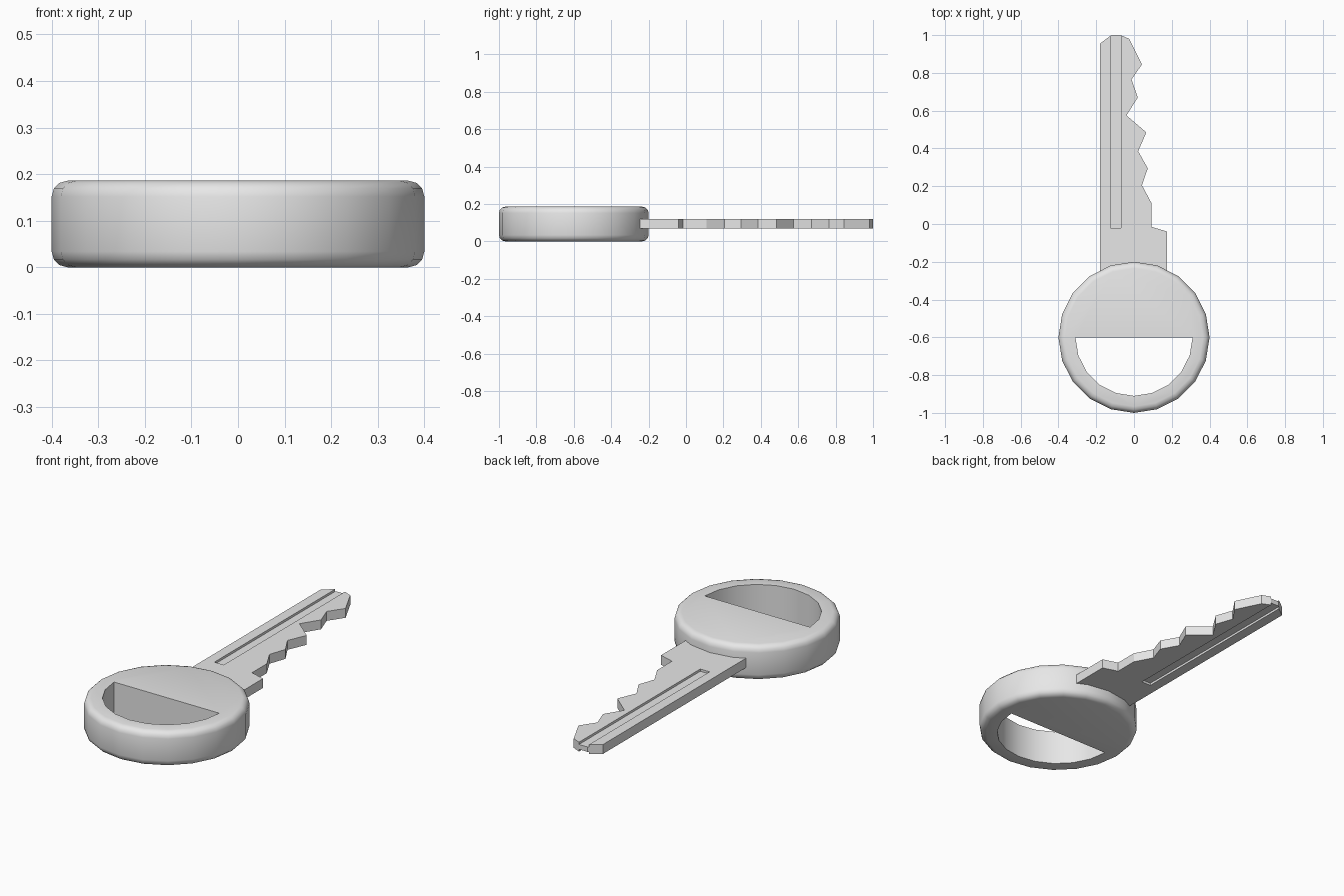
import bpy, bmesh, math

cube = bpy.data.objects.get("Cube")
if cube:
    bpy.data.objects.remove(cube, do_unlink=True)

# One grey metal for the whole key
metal = bpy.data.materials.new("grey metal")
metal.use_nodes = True
metal.diffuse_color = (0.8, 0.8, 0.8, 1)
metal.node_tree.nodes["Principled BSDF"].inputs["Base Color"].default_value = (0.8, 0.8, 0.8, 1)


def prism(name, outline, z0, z1):
    """Extrude a flat outline between two heights."""
    bm = bmesh.new()
    face = bm.faces.new([bm.verts.new((x, y, z0)) for x, y in outline])
    top = bmesh.ops.extrude_face_region(bm, geom=[face])["geom"]
    bmesh.ops.translate(bm, vec=(0, 0, z1 - z0),
                        verts=[v for v in top if isinstance(v, bmesh.types.BMVert)])
    bmesh.ops.recalc_face_normals(bm, faces=bm.faces)
    mesh = bpy.data.meshes.new(name)
    bm.to_mesh(mesh)
    bm.free()
    mesh.materials.append(metal)
    obj = bpy.data.objects.new(name, mesh)
    bpy.context.collection.objects.link(obj)
    return obj


def activate(obj):
    bpy.ops.object.select_all(action="DESELECT")
    obj.select_set(True)
    bpy.context.view_layer.objects.active = obj


def cut(obj, cutter):
    """Subtract a cutter, then discard it."""
    cutter.hide_render = True
    mod = obj.modifiers.new("cut", "BOOLEAN")
    mod.operation, mod.solver, mod.object = "DIFFERENCE", "EXACT", cutter
    activate(obj)
    bpy.ops.object.modifier_apply(modifier=mod.name)
    bpy.data.objects.remove(cutter, do_unlink=True)


def arc(radius, steps, start=0.0):
    """Points every 18 degrees around the bow centre."""
    return [(radius * math.cos(start + i * math.pi / 10),
             -0.6 + radius * math.sin(start + i * math.pi / 10)) for i in range(steps)]


# Round bow with softened rims
bow = prism("bow", arc(0.4, 20), 0, 0.186)
bevel = bow.modifiers.new("rim", "BEVEL")
bevel.width, bevel.segments = 0.034, 3
bevel.limit_method, bevel.angle_limit = "ANGLE", math.radians(40)
activate(bow)
bpy.ops.object.modifier_apply(modifier=bevel.name)

# Half-moon opening for the key ring
cut(bow, prism("ring_hole_cutter", arc(0.31, 11, math.pi), -0.1, 0.3))
activate(bow)
bpy.ops.object.shade_smooth_by_angle(angle=math.radians(40))

# Blade outline: straight back, rounded tip, teeth, shoulder
blade = prism("blade", [
    (-0.18, -0.3), (-0.18, 0.955), (-0.12, 1), (-0.07, 1), (-0.025, 0.98),
    (0.042, 0.845), (-0.013, 0.765), (0.02, 0.67), (-0.04, 0.575),
    (0.065, 0.485), (0.022, 0.385), (0.073, 0.295), (0.042, 0.205),
    (0.093, 0.11), (0.093, -0.015), (0.175, -0.04), (0.175, -0.3)], 0.07, 0.12)

# Matching grooves on both broad sides of the blade
groove = [(-0.125, -0.02), (-0.07, -0.02), (-0.07, 1.1), (-0.125, 1.1)]
for low, high in ((0.108, 0.2), (0.0, 0.082)):
    cut(blade, prism("groove_cutter", groove, low, high))
